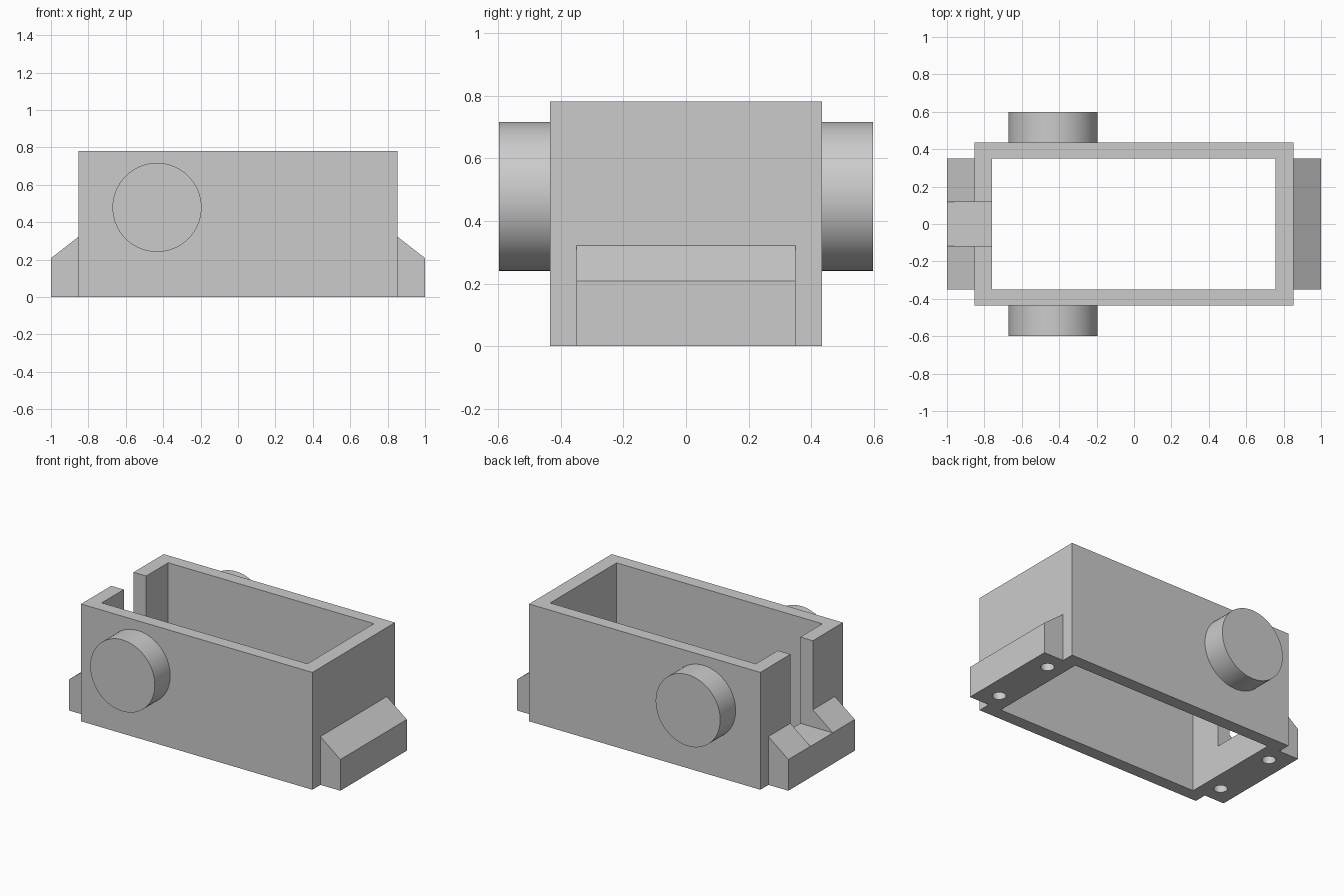
import bpy, bmesh
from math import radians
from mathutils import Matrix, Vector

cube = bpy.data.objects.get("Cube")
if cube:
    bpy.data.objects.remove(cube, do_unlink=True)

grey = bpy.data.materials.new("plain_grey")
grey.use_nodes = True
grey.diffuse_color = (0.6, 0.6, 0.6, 1)
grey.node_tree.nodes["Principled BSDF"].inputs["Base Color"].default_value = (0.6, 0.6, 0.6, 1)


def finish(name, bm):
    bmesh.ops.recalc_face_normals(bm, faces=bm.faces)
    mesh = bpy.data.meshes.new(name)
    bm.to_mesh(mesh)
    bm.free()
    mesh.materials.append(grey)
    obj = bpy.data.objects.new(name, mesh)
    bpy.context.collection.objects.link(obj)
    return obj


def box(name, low, high):
    low, high = Vector(low), Vector(high)
    bm = bmesh.new()
    bmesh.ops.create_cube(bm, size=1, matrix=Matrix.Translation((low + high) / 2)
                          @ Matrix.Diagonal((*(high - low), 1)))
    return finish(name, bm)


def cylinder(name, centre, radius, depth, sides, tilt=0):
    bm = bmesh.new()
    bmesh.ops.create_cone(bm, cap_ends=True, segments=sides, radius1=radius, radius2=radius,
                          depth=depth, matrix=Matrix.Translation(centre)
                          @ Matrix.Rotation(radians(tilt), 4, "X"))
    return finish(name, bm)


def extrude_y(name, profile, half_width):
    bm = bmesh.new()
    face = bm.faces.new([bm.verts.new((x, -half_width, z)) for x, z in profile])
    new = bmesh.ops.extrude_face_region(bm, geom=[face])["geom"]
    bmesh.ops.translate(bm, vec=(0, 2 * half_width, 0),
                        verts=[v for v in new if isinstance(v, bmesh.types.BMVert)])
    return finish(name, bm)


def activate(obj):
    bpy.ops.object.select_all(action="DESELECT")
    obj.select_set(True)
    bpy.context.view_layer.objects.active = obj


def combine(target, tool, operation):
    activate(target)
    mod = target.modifiers.new(operation, "BOOLEAN")
    mod.operation, mod.solver, mod.object = operation, "EXACT", tool
    bpy.ops.object.modifier_apply(modifier=mod.name)
    bpy.data.objects.remove(tool, do_unlink=True)


# Housing with a chamfered mounting foot at each end
housing = box("housing", (-0.853, -0.435, 0), (0.853, 0.435, 0.782))
for s in (-1, 1):
    profile = [(0.8, 0), (1, 0), (1, 0.208), (0.853, 0.322), (0.8, 0.322)]
    combine(housing, extrude_y("foot", [(s * x, z) for x, z in profile], 0.35), "UNION")

# Open cavity and the slot through one end wall
combine(housing, box("cavity_cutter", (-0.76, -0.35, -0.2), (0.757, 0.35, 1)), "DIFFERENCE")
combine(housing, box("slot_cutter", (-1.1, -0.118, 0.207), (-0.7, 0.118, 1)), "DIFFERENCE")

# Blind screw holes in the underside
for x in (-0.873, 0.873):
    for y in (-0.227, 0.227):
        combine(housing, cylinder("hole_cutter", (x, y, 0), 0.042, 0.3, 32), "DIFFERENCE")
activate(housing)
bpy.ops.object.shade_smooth_by_angle(angle=radians(30))

# Round bosses on both long sides
for name, s in (("front_boss", -1), ("back_boss", 1)):
    boss = cylinder(name, (-0.433, s * 0.498, 0.479), 0.238, 0.2, 64, 90)
    activate(boss)
    bpy.ops.object.shade_smooth_by_angle(angle=radians(30))
